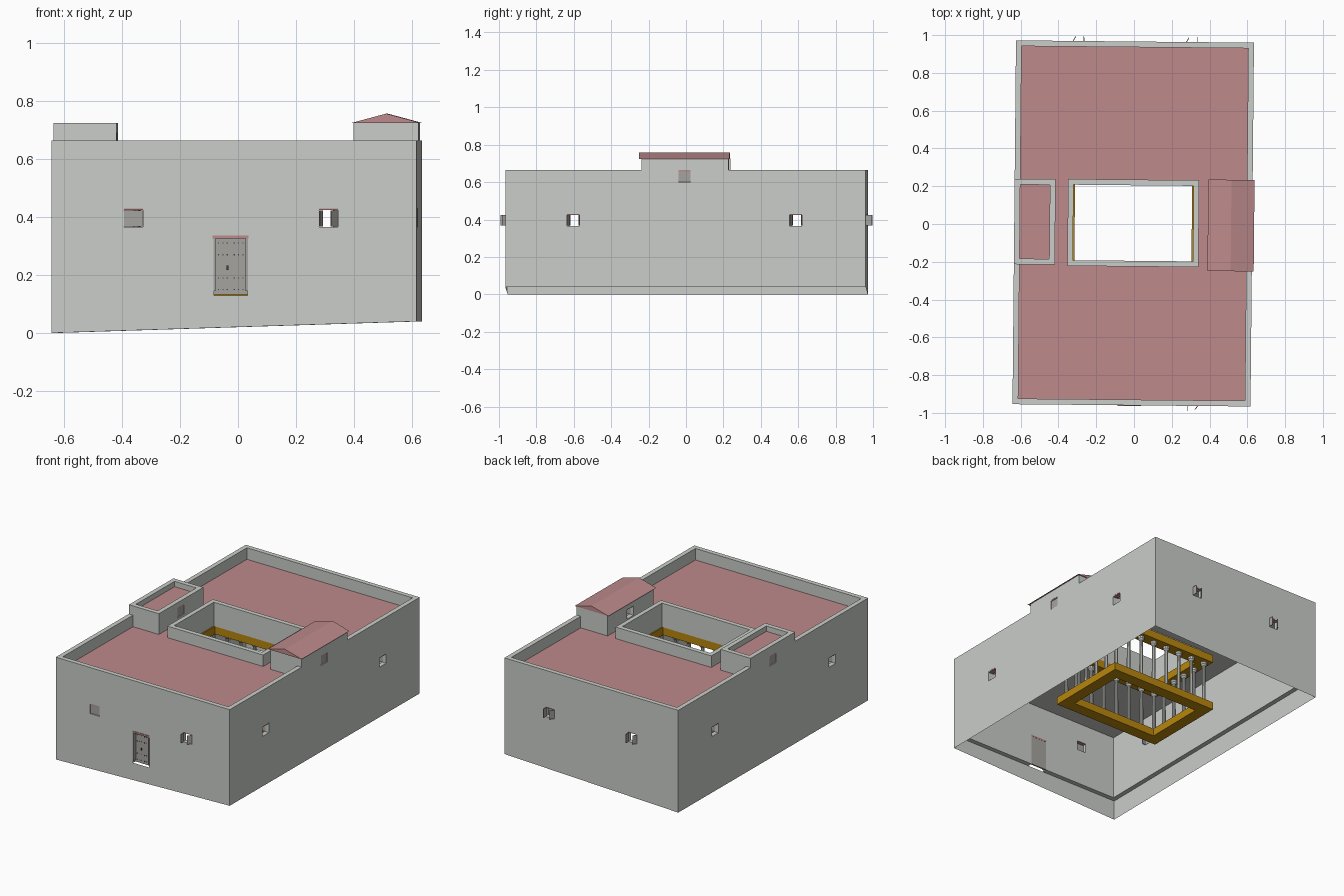
import bpy, bmesh, math
from mathutils import Matrix, Vector

if "Cube" in bpy.data.objects:
    bpy.data.objects.remove(bpy.data.objects["Cube"])

def mat(name, c):
    m = bpy.data.materials.new(name)
    m.diffuse_color = (*c, 1)
    m.use_nodes = True
    m.node_tree.nodes["Principled BSDF"].inputs["Base Color"].default_value = m.diffuse_color
    return m

PLASTER = mat("grey plaster", (0.59, 0.61, 0.58))
TILE = mat("dusty red tile", (0.51, 0.255, 0.26))
OCHRE = mat("ochre timber", (0.48, 0.238, 0.004))
WOOD = mat("weathered wood", (0.38, 0.37, 0.35))
IRON = mat("dark iron", (0.06, 0.06, 0.06))

# the whole house is turned very slightly on its plot
SITE = Matrix.Translation((-0.004, 0.003, 0)) @ Matrix.Rotation(math.radians(-0.55), 4, 'Z')
HX, HY, T = 0.63, 0.963, 0.03          # half sizes, wall thickness
FLOOR, TOP, ROOF, HUT = 0.13, 0.665, 0.59, 0.725
objs = []

def make(name, verts, faces, *mats):
    me = bpy.data.meshes.new(name)
    me.from_pydata([tuple(v) for v in verts], [], faces)
    bm = bmesh.new()
    bm.from_mesh(me)
    bmesh.ops.recalc_face_normals(bm, faces=bm.faces)
    bm.to_mesh(me)
    bm.free()
    ob = bpy.data.objects.new(name, me)
    bpy.context.collection.objects.link(ob)
    for m in mats:
        me.materials.append(m)
    objs.append(ob)
    return ob

BOX_F = [(0, 1, 3, 2), (4, 6, 7, 5), (0, 4, 5, 1), (2, 3, 7, 6), (0, 2, 6, 4), (1, 5, 7, 3)]

def box(name, x, y, z, m, M=Matrix()):
    v = [M @ Vector((a, b, c)) for a in x for b in y for c in z]
    return make(name, v, BOX_F, m)

def loop(x0, x1, y0, y1, z):
    return [(x0, y0, z), (x1, y0, z), (x1, y1, z), (x0, y1, z)]

def ring(name, outer, inner, z0, z1, *mats):
    """Rectangular frame; outer and inner are (x0, x1, y0, y1)."""
    v = loop(*outer, z0) + loop(*outer, z1) + loop(*inner, z1) + loop(*inner, z0)
    f = []
    for k in range(4):
        a, b = 4 * k, 4 * ((k + 1) % 4)
        for i in range(4):
            j = (i + 1) % 4
            f.append((a + i, a + j, b + j, b + i))
    return make(name, v, f, *mats)

def cut(target, cutters):
    for c in cutters:
        md = target.modifiers.new("cut", 'BOOLEAN')
        md.operation, md.solver, md.object = 'DIFFERENCE', 'EXACT', c
    dg = bpy.context.evaluated_depsgraph_get()
    me = bpy.data.meshes.new_from_object(target.evaluated_get(dg))
    target.modifiers.clear()
    target.data = me
    for c in cutters:
        objs.remove(c)
        bpy.data.objects.remove(c)

# main walls, with a thin skirt down to the sloping ground
walls = ring("main_walls", (-HX, HX, -HY, HY), (-HX + T, HX - T, -HY + T, HY - T), FLOOR, TOP, PLASTER)
low = [(x, y, 0.04 * (x + HX) / (2 * HX)) for x, y, _ in loop(-HX, HX, -HY, HY, 0)]
make("wall_skirt", low + loop(-HX, HX, -HY, HY, FLOOR),
     [(i, (i + 1) % 4, 4 + (i + 1) % 4, 4 + i) for i in range(4)], PLASTER)

# flat roof with the courtyard opening: tiled on top only
yard_out, yard_in = (-0.347, 0.347, -0.228, 0.232), (-0.318, 0.318, -0.198, 0.202)
roof = ring("flat_roof", (-HX + T, HX - T, -HY + T, HY - T), yard_out, 0.55, ROOF, PLASTER, TILE)
for p in roof.data.polygons:
    if p.normal.z > 0.9:
        p.material_index = 1
ring("courtyard_parapet", yard_out, yard_in, 0.51, TOP, PLASTER)

# gallery: two timber frames and the columns between them
for nm, z in (("gallery_lower_frame", FLOOR), ("gallery_upper_frame", 0.46)):
    ring(nm, (-0.385, 0.385, -0.275, 0.279), (-0.31, 0.31, -0.198, 0.202), z, z + 0.05, OCHRE)

def column(x, y):
    prof = [(0.02, 0.18), (0.02, 0.195), (0.012, 0.2), (0.01, 0.435), (0.02, 0.445), (0.02, 0.46)]
    n = 10
    v = [(x + r * math.cos(2 * math.pi * i / n), y + r * math.sin(2 * math.pi * i / n), z)
         for r, z in prof for i in range(n)]
    f = [(k * n + i, k * n + (i + 1) % n, (k + 1) * n + (i + 1) % n, (k + 1) * n + i)
         for k in range(len(prof) - 1) for i in range(n)]
    make("gallery_column", v, f, PLASTER)

for s in (-1, 1):
    for i in range(8):
        column(-0.345 + 0.69 * i / 7, 0.002 + s * 0.238)
    for i in range(1, 5):
        column(s * 0.345, 0.002 - 0.238 + 0.476 * i / 5)

# rooftop huts, standing flush on the side walls
def hut(name, s, xin, y0, y1):
    xs = lambda a, b: (min(s * a, s * b), max(s * a, s * b))
    for y in ((y0, y0 + T), (y1 - T, y1)):
        box(name + "_end_wall", xs(xin, HX - T), y, (ROOF, HUT), PLASTER)
        box(name + "_end_cap", xs(HX - T, HX), y, (TOP, HUT), PLASTER)
    box(name + "_outer_wall", xs(HX - T, HX), (y0 + T, y1 - T), (TOP, HUT), PLASTER)
    return box(name + "_inner_wall", xs(xin, xin + T), (y0 + T, y1 - T), (ROOF, HUT), PLASTER)

right_inner = hut("right_hut", 1, 0.405, -0.234, 0.23)
left_inner = hut("left_hut", -1, 0.413, -0.222, 0.23)
box("left_hut_roof", (-HX + T, -0.443), (-0.192, 0.2), (0.67, 0.69), TILE)

# pitched roof of the right hut
prof = [(0.395, 0.724), (0.518, 0.757), (0.6, 0.735), (0.64, 0.724)]
make("right_hut_roof", [(x, y, z) for y in (-0.248, 0.236) for x, z in prof],
     [(0, 1, 2, 3), (7, 6, 5, 4)] + [(i, (i + 1) % 4, 4 + (i + 1) % 4, 4 + i) for i in range(4)], TILE)

# windows: cut opening, two shutter leaves and a tiled lintel
W, Z0, Z1 = 0.033, 0.365, 0.43

def window(at, turn, z0, z1, left, right, inward=False):
    """Outward is local -y; left and right are the leaf opening angles."""
    M = Matrix.Translation((*at, 0)) @ Matrix.Rotation(math.radians(turn), 4, 'Z')
    c = box("window_cutter", (-W, W), (-0.05, 0.05), (z0, z1), PLASTER, M)
    c.hide_render = True
    y = T - 0.008 if inward else 0.004
    for s, a in ((-1, left), (1, right)):
        a = a * (-1 if inward else 1)
        L = M @ Matrix.Translation((s * (W - 0.001), y, 0)) @ Matrix.Rotation(math.radians(s * a), 4, 'Z')
        x = (0, 0.032) if s < 0 else (-0.032, 0)
        L = L if s > 0 else M @ Matrix.Translation((-W + 0.001, y, 0)) @ Matrix.Rotation(math.radians(-a), 4, 'Z')
        box("shutter_leaf", x, (0, 0.004), (z0 + 0.002, z1 - 0.007), WOOD, L)
    box("window_lintel", (-W, W), (0.001, T), (z1 - 0.006, z1), TILE, M)
    return c

cuts = [window((-0.348, -HY), 0, Z0, Z1, 0, 0),
        window((0.325, -HY), 0, Z0, Z1, 88, 50),
        window((-0.3, HY), 180, Z0, Z1, 88, 60),
        window((0.3, HY), 180, Z0, Z1, 88, 60)]
for y in (-0.6, 0.59):
    cuts.append(window((HX, y), 90, Z0, Z1, 65, 80, True))
    cuts.append(window((-HX, y), -90, Z0, Z1, 65, 80, True))
cuts.append(window((HX, -0.005), 90, 0.6, TOP - 0.001, 0, 0))
cuts.append(window((-HX, 0.005), -90, 0.6, TOP - 0.001, 0, 0))
cut(right_inner, [window((0.405, 0.0), -90, 0.625, 0.69, 75, 75, True)])
cut(left_inner, [window((-0.413, 0.0), 90, 0.625, 0.69, 0, 0)])

# front door: recessed leaf with studs and a tiled lintel
DX, DY = -0.012, -HY + T - 0.01
cuts.append(box("door_cutter", (DX - 0.058, DX + 0.058), (-HY - 0.05, -HY + 0.06), (0.1, 0.335), PLASTER))
cut(walls, cuts)
box("door_leaf", (DX - 0.057, DX + 0.057), (DY, DY + 0.009), (0.132, 0.326), WOOD)
box("door_lintel", (DX - 0.062, DX + 0.062), (-HY - 0.003, DY + 0.01), (0.326, 0.337), TILE)
for s in (-1, 1):
    box("door_jamb", sorted((DX + s * 0.052, DX + s * 0.06)), (-HY - 0.002, DY), (0.145, 0.326), WOOD)
    for i in range(3):
        for z in (0.15, 0.19, 0.27, 0.31):
            x = DX + s * (0.012 + 0.015 * i)
            box("door_stud", (x - 0.002, x + 0.002), (DY - 0.003, DY), (z - 0.002, z + 0.002), IRON)
box("door_knocker", (DX - 0.014, DX - 0.008), (DY - 0.006, DY), (0.217, 0.232), IRON)

# turn everything onto the plot
for ob in objs:
    ob.data.transform(SITE)
